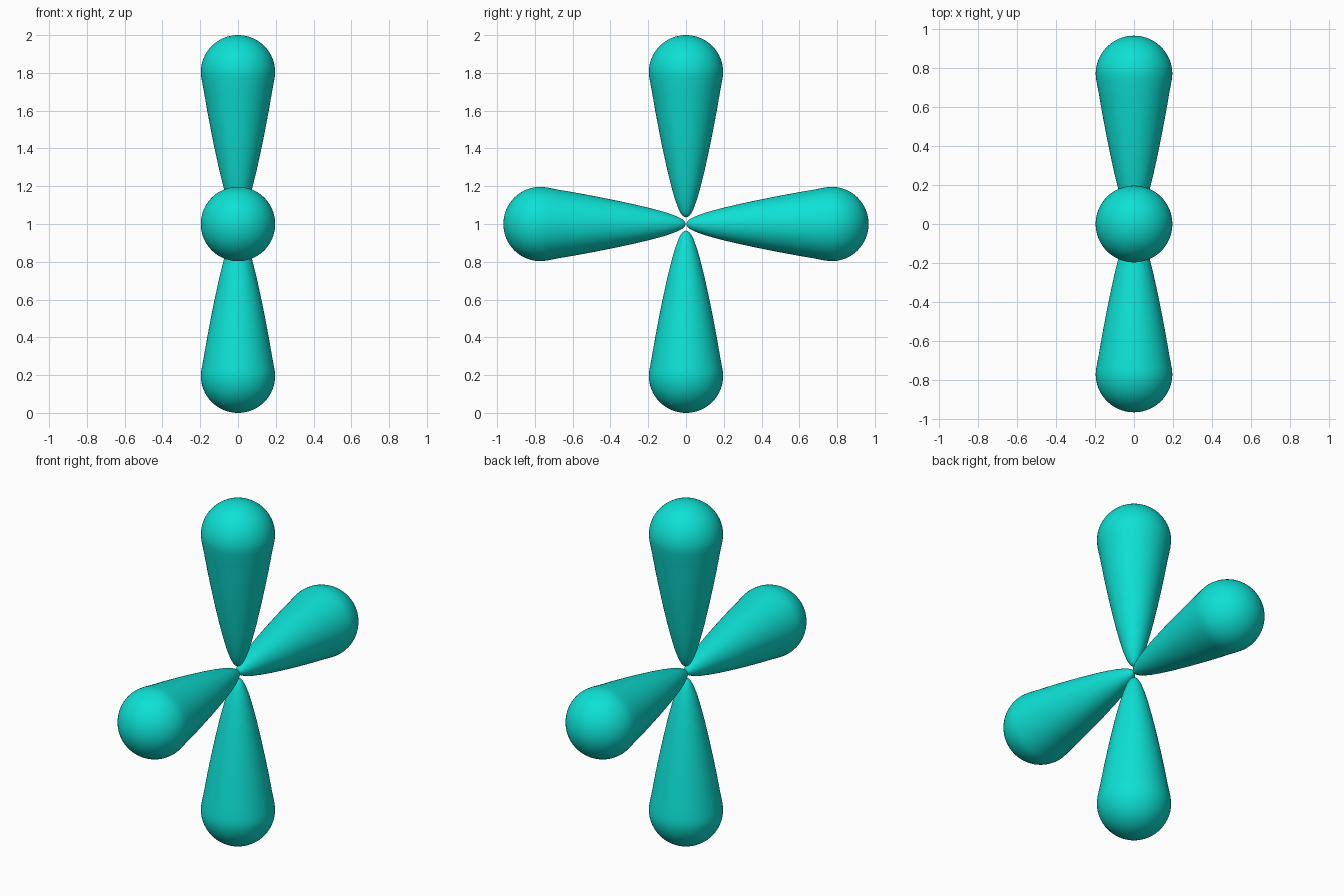
import bpy, bmesh, math
from mathutils import Matrix, Vector

if "Cube" in bpy.data.objects:
    bpy.data.objects.remove(bpy.data.objects["Cube"])

teal = bpy.data.materials.new("bright teal")
teal.diffuse_color = (0.004, 0.75, 0.66, 1)
teal.use_nodes = True
teal.node_tree.nodes["Principled BSDF"].inputs["Base Color"].default_value = teal.diffuse_color

R, LENGTH, SEGMENTS = 0.197, 0.965, 64
CENTRE = LENGTH - R

# Lobe profile (distance from tip, radius): pointed taper, then round cap
profile = [(0.0, 0.0), (0.002, 0.008), (0.007, 0.016), (0.02, 0.027), (0.045, 0.040),
           (0.10, 0.060), (0.165, 0.078), (0.25, 0.099), (0.365, 0.124),
           (0.47, 0.145), (0.565, 0.163), (0.67, 0.181), (CENTRE - 0.03, 0.194)]
for i in range(17):
    a = i / 16 * math.pi / 2
    profile.append((CENTRE + R * math.sin(a), R * math.cos(a) if i < 16 else 0.0))


def lobe(name, direction, offset):
    """Spin the profile round z, then aim it along direction."""
    bm = bmesh.new()
    verts = [bm.verts.new((r, 0, t)) for t, r in profile]
    edges = [bm.edges.new(p) for p in zip(verts, verts[1:])]
    bmesh.ops.spin(bm, geom=verts + edges, cent=(0, 0, 0), axis=(0, 0, 1),
                   angle=math.tau, steps=SEGMENTS)
    bmesh.ops.remove_doubles(bm, verts=bm.verts, dist=1e-4)
    bmesh.ops.recalc_face_normals(bm, faces=bm.faces)
    d = Vector(direction)
    turn = Vector((0, 0, 1)).rotation_difference(d).to_matrix().to_4x4()
    if d.z < -0.5:
        turn = Matrix.Rotation(math.pi, 4, 'X')
    bm.transform(Matrix.Translation(Vector((0, 0, 1)) + d * offset) @ turn)
    for f in bm.faces:
        f.smooth = True
    mesh = bpy.data.meshes.new(name)
    bm.to_mesh(mesh)
    bm.free()
    mesh.materials.append(teal)
    ob = bpy.data.objects.new(name, mesh)
    bpy.context.collection.objects.link(ob)


# Four lobes in the y-z plane
lobe("top_lobe", (0, 0, 1), 0.035)
lobe("bottom_lobe", (0, 0, -1), 0.035)
lobe("front_lobe", (0, -1, 0), 0.002)
lobe("back_lobe", (0, 1, 0), 0.002)
